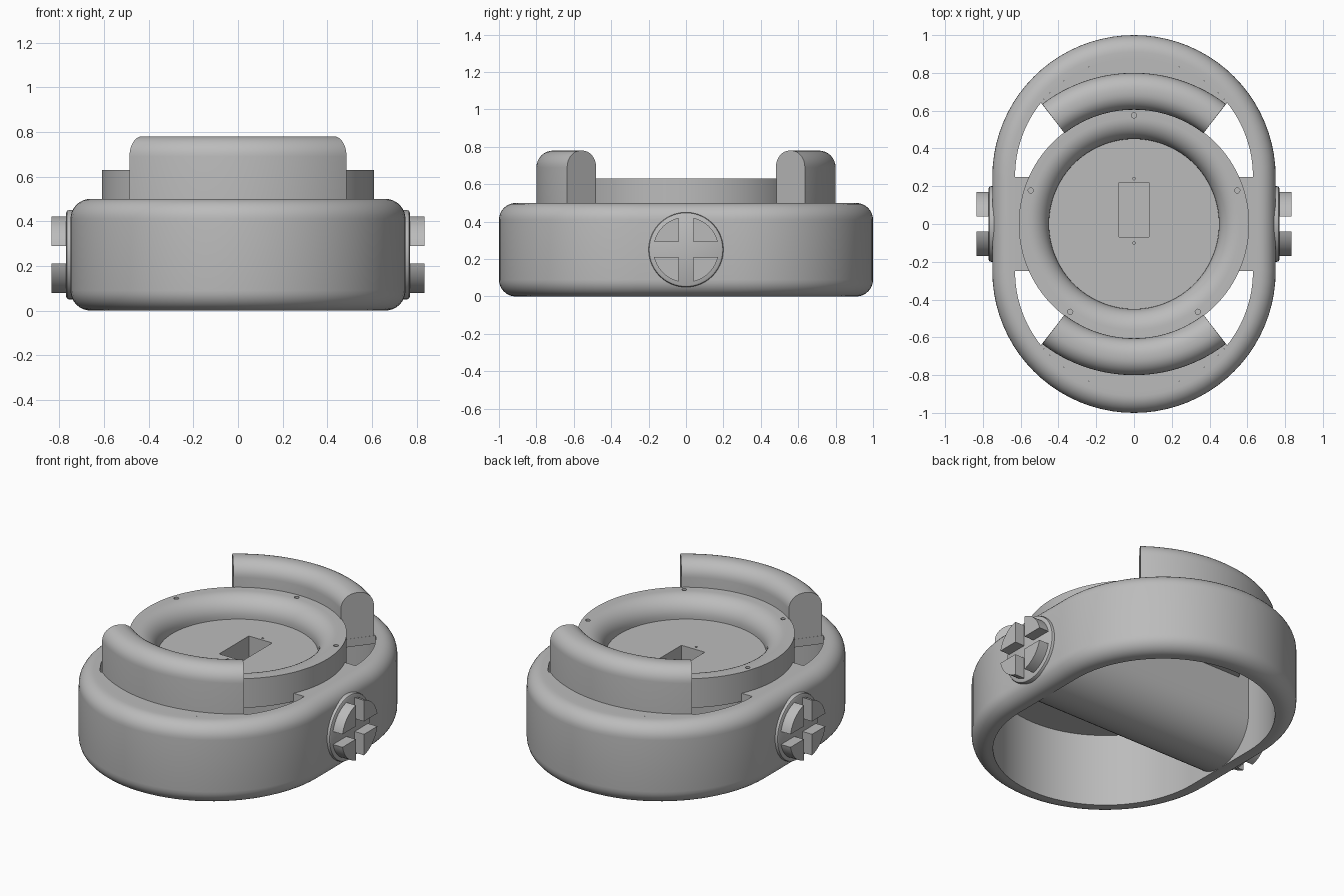
import bpy, bmesh, math
from mathutils import Matrix, Vector

if "Cube" in bpy.data.objects:
    bpy.data.objects.remove(bpy.data.objects["Cube"])

grey = bpy.data.materials.new("satin_grey")
grey.diffuse_color = (0.5, 0.5, 0.5, 1)
grey.use_nodes = True
grey.node_tree.nodes["Principled BSDF"].inputs["Base Color"].default_value = grey.diffuse_color


def finish(name, bm, smooth=True):
    bmesh.ops.recalc_face_normals(bm, faces=bm.faces)
    me = bpy.data.meshes.new(name)
    bm.to_mesh(me)
    bm.free()
    me.materials.append(grey)
    ob = bpy.data.objects.new(name, me)
    bpy.context.collection.objects.link(ob)
    bpy.ops.object.select_all(action='DESELECT')
    ob.select_set(True)
    bpy.context.view_layer.objects.active = ob
    if smooth:
        bpy.ops.object.shade_smooth_by_angle(angle=math.radians(30))
    return ob


def arc(cx, cy, r, a0, a1, n):
    """Points along an arc, angles in degrees."""
    return [(cx + r * math.cos(math.radians(a0 + (a1 - a0) * i / n)),
             cy + r * math.sin(math.radians(a0 + (a1 - a0) * i / n))) for i in range(n + 1)]


def loft(bm, rings, closed):
    """Skin matching closed rings; close the chain or cap its ends."""
    vs = [[bm.verts.new(p) for p in ring] for ring in rings]
    n = len(vs[0])
    for i in range(len(vs) if closed else len(vs) - 1):
        a, b = vs[i], vs[(i + 1) % len(vs)]
        for j in range(n):
            bm.faces.new((a[j], a[(j + 1) % n], b[(j + 1) % n], b[j]))
    if not closed:
        bm.faces.new(vs[0])
        bm.faces.new(vs[-1])


def prism(bm, pts, lo, hi, axis='z'):
    place = (lambda p, h: (p[0], p[1], h)) if axis == 'z' else (lambda p, h: (h, p[0], p[1]))
    loft(bm, [[place(p, h) for p in pts] for h in (lo, hi)], False)


def revolve(bm, profile, a0, a1, n):
    """Turn an (r, z) profile about z; a full turn is closed."""
    full = abs(a1 - a0) >= 360
    rings = []
    for i in range(n if full else n + 1):
        a = math.radians(a0 + (a1 - a0) * i / n)
        rings.append([(r * math.cos(a), r * math.sin(a), z) for r, z in profile])
    loft(bm, rings, full)


def stadium(r, z):
    pts = arc(0, 0.25, r, 0, 180, 40) + arc(0, -0.25, r, 180, 360, 40)
    return [(x, y, z) for x, y in pts]


# Oval body wall with rounded outer edges
section = [(0.63, 0), *arc(0.66, 0.09, 0.09, -90, 0, 8),
           *arc(0.66, 0.41, 0.09, 0, 90, 8), (0.63, 0.5)]
bm = bmesh.new()
loft(bm, [stadium(r, z) for r, z in section], True)
finish("oval_body", bm)

# Cross bar with half-round underside
bm = bmesh.new()
prism(bm, [(-0.25, 0.5), *arc(0, 0.25, 0.25, 180, 360, 32), (0.25, 0.5)], -0.632, 0.632, 'x')
bar = finish("cross_bar", bm)

# Round dial with rolled inner lip and sunken floor
bm = bmesh.new()
revolve(bm, [(0.001, 0.45), (0.61, 0.45), (0.61, 0.63), (0.56, 0.63),
             *arc(0.56, 0.52, 0.11, 90, 180, 10), (0.45, 0.505), (0.001, 0.505)], 0, 360, 96)
dial = finish("dial", bm)

# Slot and small pin holes cut into dial and bar
bm = bmesh.new()
prism(bm, [(-0.08, -0.07), (0.08, -0.07), (0.08, 0.22), (-0.08, 0.22)], 0.3, 0.7)
holes = [(0, 0.24, 0.48, 0.007), (0, -0.1, 0.48, 0.007)]
for k in range(5):
    a = math.radians(90 + 72 * k)
    holes.append((0.575 * math.cos(a), 0.575 * math.sin(a), 0.58, 0.014))
for x, y, z, r in holes:
    prism(bm, arc(x, y, r, 0, 330, 11), z, 0.7)
cutter = finish("hole_cutter", bm, False)
cutter.hide_render = True
for ob in (dial, bar):
    bpy.context.view_layer.objects.active = ob
    mod = ob.modifiers.new("holes", 'BOOLEAN')
    mod.operation = 'DIFFERENCE'
    mod.solver = 'EXACT'
    mod.object = cutter
    bpy.ops.object.modifier_apply(modifier=mod.name)
bpy.data.objects.remove(cutter)

# Curved guards and the shelf plates beneath them, front and back
half = 37.4
guard = [(0.605, 0.455), (0.80, 0.455), *arc(0.71, 0.69, 0.09, 0, 90, 8),
         *arc(0.695, 0.69, 0.09, 90, 180, 8)]
for side, mid in (("back", 90), ("front", -90)):
    bm = bmesh.new()
    revolve(bm, guard, mid - half, mid + half, 40)
    finish(side + "_guard", bm)
    s = 1 if side == "back" else -1
    outer = arc(0, 0.25, 0.63, 38.5, 141.5, 30)
    inner = arc(0, 0, 0.58, 90 + half, 90 - half, 20)
    bm = bmesh.new()
    prism(bm, [(x, s * y) for x, y in outer + inner], 0.45, 0.5)
    finish(side + "_shelf", bm)

# Side knobs: rounded disc with four raised quadrants
g = 0.04
e = math.degrees(math.asin(g / 0.175))
for name, s in (("right", 1), ("left", -1)):
    bm = bmesh.new()
    rings = [(0.70, 0.2), (0.757, 0.2), (0.765, 0.197), (0.77, 0.188)]
    loft(bm, [[(s * x, y, z) for y, z in arc(0, 0.25, r, 0, 354, 59)] for x, r in rings], False)
    finish(name + "_knob", bm)
    bm = bmesh.new()
    for sy in (1, -1):
        for sz in (1, -1):
            pts = [(g, g)] + arc(0, 0, 0.175, e, 90 - e, 14)
            prism(bm, [(sy * y, 0.25 + sz * z) for y, z in pts], s * 0.765, s * 0.835, 'x')
    finish(name + "_knob_quadrants", bm)
